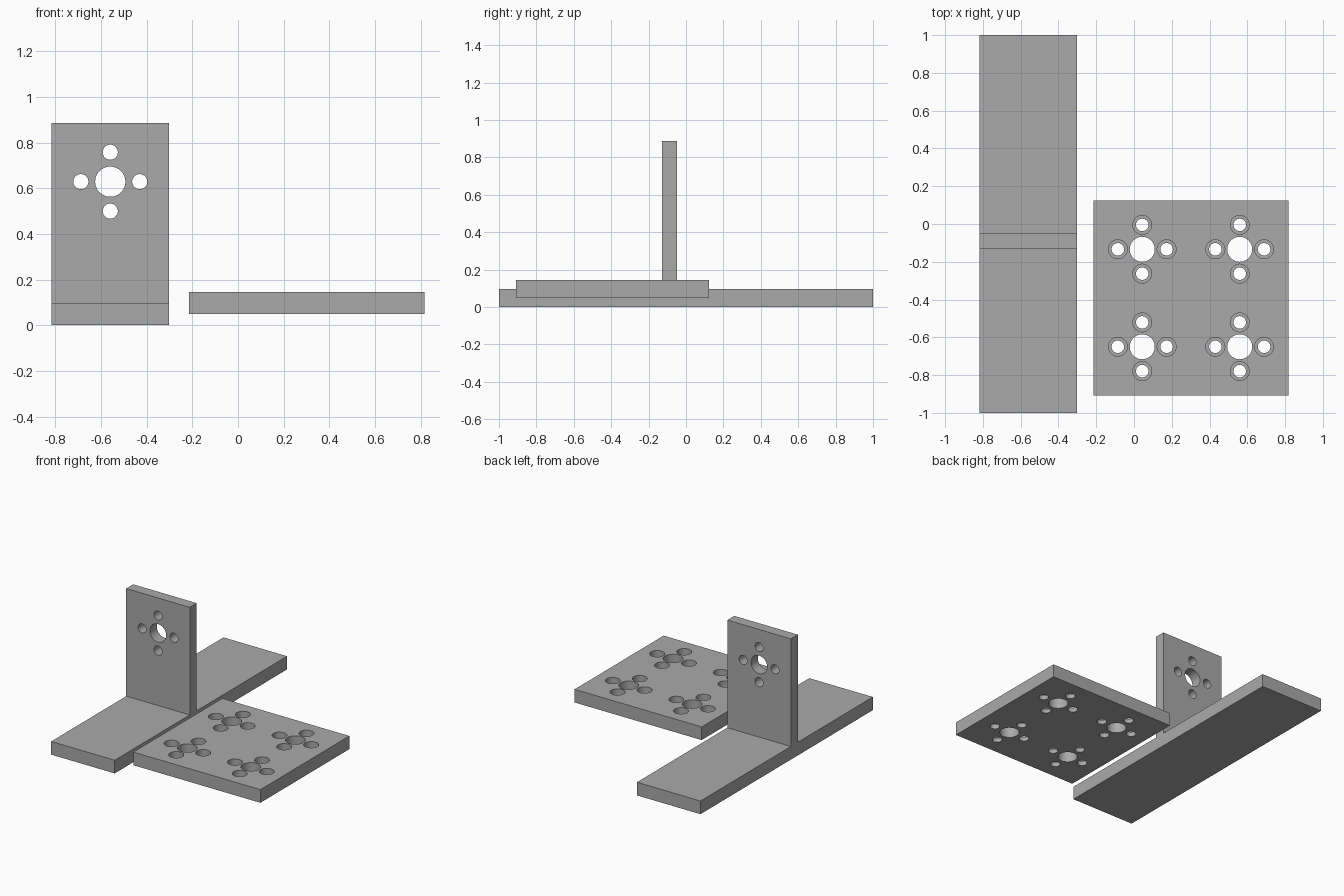
import bpy
import bmesh
from math import pi
from mathutils import Matrix, Vector

if "Cube" in bpy.data.objects:
    bpy.data.objects.remove(bpy.data.objects["Cube"])

MM = 1 / 62          # dimensions below are in millimetres
BASE_X, PLATE_X, PLATE_Y = -34.7, 18.7, -24.3
PITCH = 8            # distance from the centre hole to each screw hole

grey = bpy.data.materials.new("light grey")
grey.use_nodes = True
colour = (0.4, 0.4, 0.4, 1)
grey.diffuse_color = colour
grey.node_tree.nodes["Principled BSDF"].inputs["Base Color"].default_value = colour


def make_object(name, bm):
    bmesh.ops.recalc_face_normals(bm, faces=bm.faces)
    bmesh.ops.scale(bm, vec=(MM, MM, MM), verts=bm.verts)
    mesh = bpy.data.meshes.new(name)
    bm.to_mesh(mesh)
    bm.free()
    mesh.materials.append(grey)
    obj = bpy.data.objects.new(name, mesh)
    bpy.context.collection.objects.link(obj)
    return obj


def add_drill(bm, centre, radius, length, rotation):
    bmesh.ops.create_cone(bm, cap_ends=True, segments=48, radius1=radius,
                          radius2=radius, depth=length,
                          matrix=Matrix.Translation(centre) @ rotation)


def add_pattern(bm, centre, rotation, screw_radius, length, hub_radius=None):
    """Four screw holes around an optional larger centre hole."""
    if hub_radius:
        add_drill(bm, centre, hub_radius, length, rotation)
    for dx, dy in ((PITCH, 0), (-PITCH, 0), (0, PITCH), (0, -PITCH)):
        offset = rotation @ Vector((dx, dy, 0))
        add_drill(bm, centre + offset, screw_radius, length, rotation)


def cut(target, bm):
    cutter = make_object("hole_cutter", bm)
    cutter.hide_render = True
    mod = target.modifiers.new("holes", "BOOLEAN")
    mod.operation = "DIFFERENCE"
    mod.solver = "EXACT"
    mod.object = cutter
    bpy.context.view_layer.objects.active = target
    bpy.ops.object.modifier_apply(modifier=mod.name)
    bpy.data.objects.remove(cutter)


def shade(obj):
    bpy.ops.object.select_all(action="DESELECT")
    obj.select_set(True)
    bpy.context.view_layer.objects.active = obj
    bpy.ops.object.shade_smooth_by_angle(angle=pi / 6)


# Upright bracket: inverted T profile extruded across its width
bm = bmesh.new()
profile = [(-62, 0), (62, 0), (62, 6), (-3, 6), (-3, 55), (-8, 55), (-8, 6), (-62, 6)]
face = bm.faces.new([bm.verts.new((BASE_X - 16, y, z)) for y, z in profile])
extruded = bmesh.ops.extrude_face_region(bm, geom=[face])
bmesh.ops.translate(bm, vec=(32, 0, 0),
                    verts=[v for v in extruded["geom"] if isinstance(v, bmesh.types.BMVert)])
bracket = make_object("upright_bracket", bm)

# Bracket holes, through the upright
holes = bmesh.new()
add_pattern(holes, Vector((BASE_X, -5.5, 39)), Matrix.Rotation(pi / 2, 4, "X"), 2.05, 20, 4.1)
cut(bracket, holes)
shade(bracket)

# Square mounting plate
bm = bmesh.new()
bmesh.ops.create_cube(bm, size=1, matrix=Matrix.Translation((PLATE_X, PLATE_Y, 6))
                      @ Matrix.Diagonal((64, 64, 6, 1)))
plate = make_object("mounting_plate", bm)

# Plate holes: through holes, then counterbores from the top
holes, bores = bmesh.new(), bmesh.new()
flat = Matrix.Identity(4)
for sx in (-16, 16):
    for sy in (-16, 16):
        x, y = PLATE_X + sx, PLATE_Y + sy
        add_pattern(holes, Vector((x, y, 6)), flat, 2.05, 20, 4.1)
        add_pattern(bores, Vector((x, y, 10)), flat, 3.1, 10)
cut(plate, holes)
cut(plate, bores)
shade(plate)
